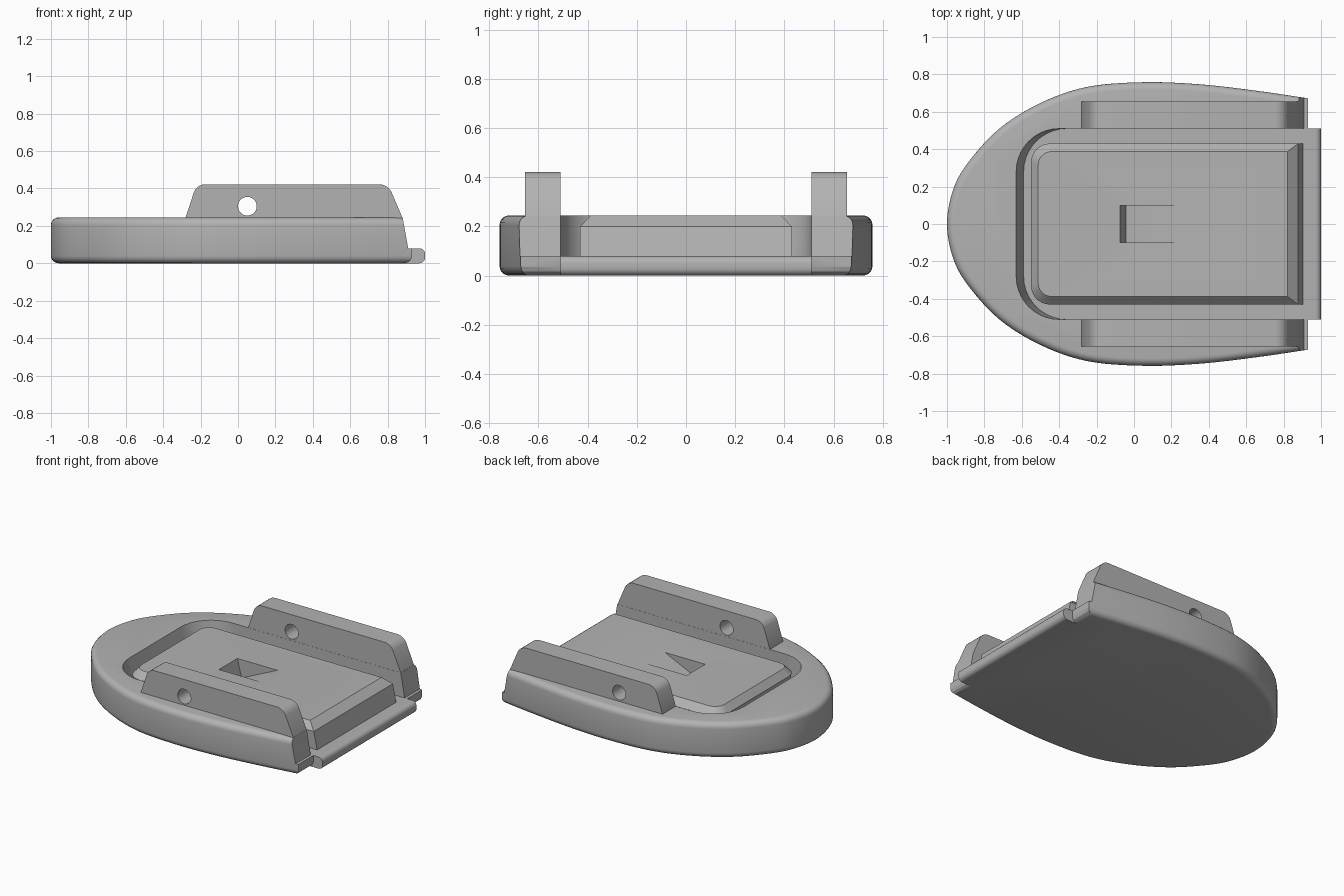
import bpy
import bmesh
from math import sin, cos, pi, radians
from mathutils import Vector

cube = bpy.data.objects.get("Cube")
if cube:
    bpy.data.objects.remove(cube, do_unlink=True)

grey = bpy.data.materials.new("light grey")
grey.use_nodes = True
GREY = (0.45, 0.45, 0.45, 1)
grey.diffuse_color = GREY
grey.node_tree.nodes["Principled BSDF"].inputs["Base Color"].default_value = GREY

FLOOR, TOP = 0.08, 0.245


def loft(name, loops, bevel=None, width=0.04):
    """Skin matching loops, cap both ends, optionally round chosen edges."""
    bm = bmesh.new()
    rings = [[bm.verts.new(p) for p in loop] for loop in loops]
    for a, b in zip(rings, rings[1:]):
        for i in range(len(a)):
            j = (i + 1) % len(a)
            bm.faces.new((a[i], a[j], b[j], b[i]))
    bm.faces.new(rings[0][::-1])
    bm.faces.new(rings[-1])
    bmesh.ops.recalc_face_normals(bm, faces=bm.faces)
    if bevel:
        edges = [e for e in bm.edges if bevel(e)]
        bmesh.ops.bevel(bm, geom=edges, offset=width, offset_type='OFFSET',
                        segments=5, profile=0.5, affect='EDGES')
    mesh = bpy.data.meshes.new(name)
    bm.to_mesh(mesh)
    bm.free()
    mesh.materials.append(grey)
    obj = bpy.data.objects.new(name, mesh)
    bpy.context.collection.objects.link(obj)
    return obj


def side_prism(name, profile, y0, y1, **kw):
    """Extrude an x-z profile along y."""
    return loft(name, [[(x, y, z) for x, z in profile] for y in (y0, y1)], **kw)


def combine(obj, tool, operation='DIFFERENCE'):
    mod = obj.modifiers.new("cut", 'BOOLEAN')
    mod.operation, mod.solver, mod.object = operation, 'EXACT', tool
    bpy.context.view_layer.objects.active = obj
    bpy.ops.object.modifier_apply(modifier=mod.name)
    bpy.data.objects.remove(tool, do_unlink=True)


def smooth(obj):
    bpy.ops.object.select_all(action='DESELECT')
    obj.select_set(True)
    bpy.context.view_layer.objects.active = obj
    bpy.ops.object.shade_smooth_by_angle(angle=radians(30))


def round_left(x0, x1, half, r, z):
    """Rectangle loop with its two -x corners rounded."""
    pts = [(x1, -half, z), (x1, half, z)]
    for side, start in ((1, pi / 2), (-1, pi)):
        for i in range(11):
            a = start + pi / 2 * i / 10
            pts.append((x0 + r + r * cos(a), side * (half - r) + r * sin(a), z))
    return pts


def catmull(p, steps=6):
    out = []
    for a, b, c, d in zip(p, p[1:], p[2:], p[3:]):
        for i in range(steps):
            t = i / steps
            out.append(0.5 * (2 * b + (c - a) * t + (2 * a - 5 * b + 4 * c - d) * t * t
                              + (3 * b - a - 3 * c + d) * t ** 3))
    return out


# Body: bullet-shaped slab with rounded rims
half = [Vector(p) for p in ((-1, 0), (-.968, .18), (-.89, .325), (-.72, .51), (-.5, .647),
                            (-.25, .733), (.05, .758), (.35, .747), (.65, .713),
                            (.93, .672), (1.1, .645), (1.3, .61))]
mirror = Vector((half[1].x, -half[1].y))
upper = catmull([mirror] + half) + [half[-2]]
outline = upper + [Vector((p.x, -p.y)) for p in reversed(upper[1:])]
body = loft("body", [[(p.x, p.y, z) for p in outline] for z in (0, TOP)],
            bevel=lambda e: abs(e.verts[0].co.z - e.verts[1].co.z) < 1e-5)

# Sloping rear end with a low step and a rounded underside
combine(body, side_prism("end_cutter", [
    (.885, -.1), (.885, 0), (.905, .004), (.922, .016), (.93, .035), (.93, FLOOR),
    (.91, FLOOR), (.88, TOP), (.87, .3), (1.5, .3), (1.5, -.1)], -1, 1))

# Recess with a slanted front wall
combine(body, loft("recess_cutter", [
    round_left(-.59, 1.4, .51, .23, FLOOR),
    round_left(-.63, 1.4, .51, .23, TOP),
    round_left(-.643, 1.4, .51, .23, .3)]))

# Rear lip with a rounded edge
lip = side_prism("lip", [(.85, 0), (1, 0), (1, FLOOR), (.85, FLOOR)], -.51, .51,
                 bevel=lambda e: all(v.co.x > .99 for v in e.verts)
                 and abs(e.verts[0].co.y - e.verts[1].co.y) > .5, width=.03)
combine(body, lip, 'UNION')
smooth(body)

# Raised plate with chamfered top and a wedge-shaped pocket
plate = loft("raised_plate", [
    round_left(-.52, .907, .43, .1, FLOOR - .02),
    round_left(-.55, .877, .43, .1, .2),
    round_left(-.512, .82, .387, .07, TOP)])
combine(plate, side_prism("pocket_cutter", [
    (-.085, TOP + .04), (-.075, TOP), (-.042, .12), (.23, TOP), (.23, TOP + .04)], -.1, .1))
smooth(plate)

# Side rails with rounded upper corners and a pin hole
for name, side in (("left_rail", 1), ("right_rail", -1)):
    y0, y1 = sorted((side * .511, side * .655))
    rail = side_prism(name, [(-.28, .15), (-.28, TOP), (-.222, .422), (.803, .422),
                             (.879, TOP), (.896, .15)], y0, y1,
                      bevel=lambda e: all(v.co.z > .4 for v in e.verts)
                      and abs(e.verts[0].co.x - e.verts[1].co.x) < .01, width=.045)
    circle = [(.05 + .05 * cos(2 * pi * i / 32), .305 + .05 * sin(2 * pi * i / 32))
              for i in range(32)]
    combine(rail, side_prism("hole_cutter", circle, y0 - .1, y1 + .1))
    smooth(rail)
